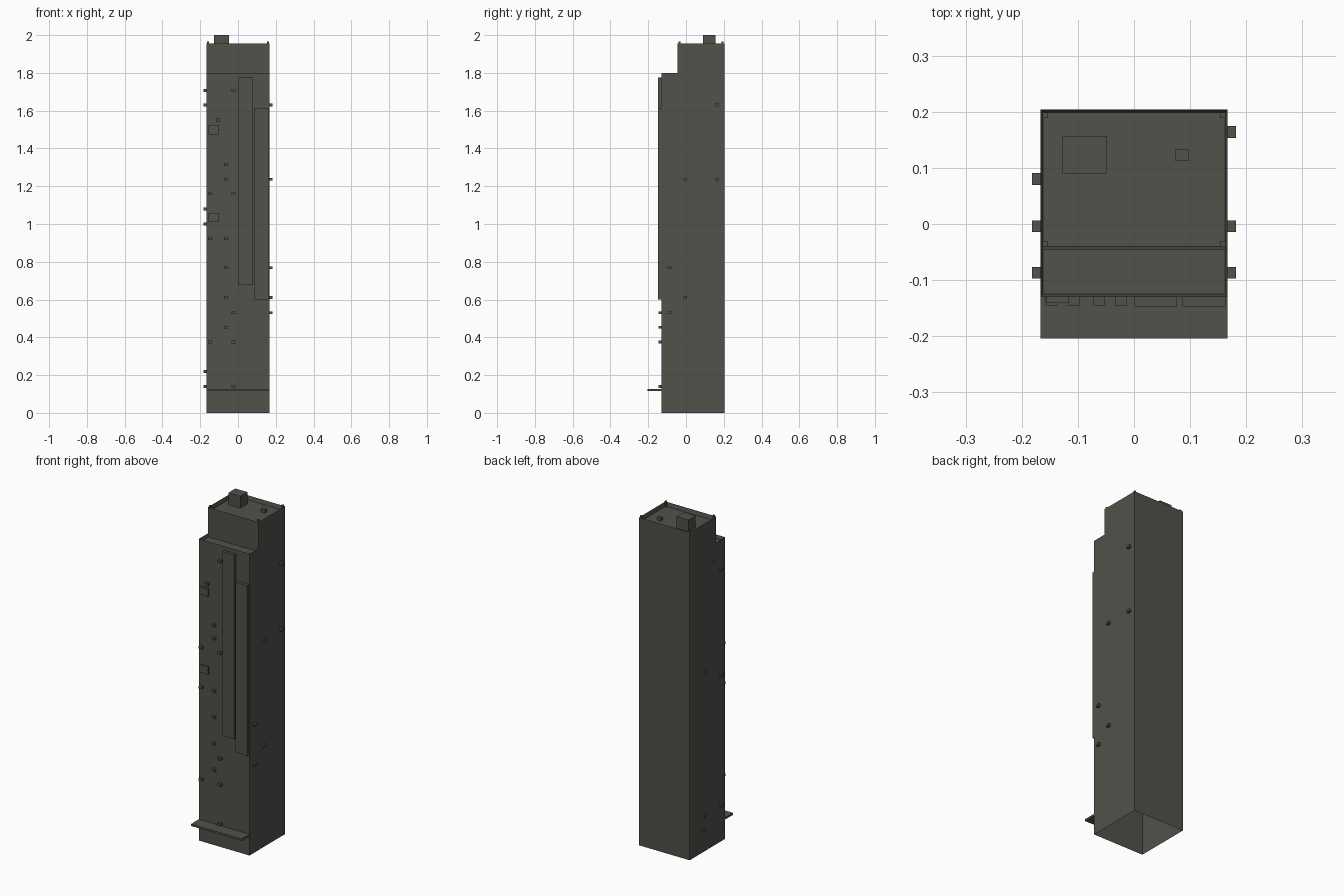
import bpy, bmesh

if "Cube" in bpy.data.objects:
    bpy.data.objects.remove(bpy.data.objects["Cube"])

mat = bpy.data.materials.new("dark_concrete")
mat.diffuse_color = (0.085, 0.082, 0.07, 1)
mat.use_nodes = True
mat.node_tree.nodes["Principled BSDF"].inputs["Base Color"].default_value = mat.diffuse_color

HW, FRONT, STEP, BACK = 0.167, -0.13, -0.045, 0.204
TERRACE, TOP, ROOF = 1.799, 1.955, 1.93
WALL = 0.005


def finish(bm, name):
    me = bpy.data.meshes.new(name)
    bm.to_mesh(me)
    bm.free()
    me.materials.append(mat)
    ob = bpy.data.objects.new(name, me)
    bpy.context.collection.objects.link(ob)
    return ob


def box(name, x, y, z):
    """Box from (min, max) ranges on each axis."""
    bm = bmesh.new()
    bmesh.ops.create_cube(bm, size=1)
    for v in bm.verts:
        for i, (lo, hi) in enumerate((x, y, z)):
            v.co[i] = lo if v.co[i] < 0 else hi
    return finish(bm, name)


# Tower shell: stepped side profile extruded across x, open at the bottom
bm = bmesh.new()
profile = [(FRONT, 0), (BACK, 0), (BACK, TOP), (STEP, TOP), (STEP, TERRACE), (FRONT, TERRACE)]
side = bm.faces.new([bm.verts.new((-HW, y, z)) for y, z in profile])
ext = bmesh.ops.extrude_face_region(bm, geom=[side])
bmesh.ops.translate(bm, vec=(2 * HW, 0, 0),
                    verts=[e for e in ext["geom"] if isinstance(e, bmesh.types.BMVert)])
bmesh.ops.recalc_face_normals(bm, faces=bm.faces)
level = lambda z: [f for f in bm.faces if all(abs(v.co.z - z) < 1e-4 for v in f.verts)]
roof, terrace, base = level(TOP)[0], level(TERRACE)[0], level(0)
# Thin parapets around sunken roof and terrace
for face, floor in ((roof, ROOF), (terrace, TERRACE - 0.02)):
    bmesh.ops.inset_region(bm, faces=[face], thickness=WALL, use_even_offset=True)
    for v in face.verts:
        v.co.z = floor
for v in terrace.verts:
    if v.co.y > FRONT + 0.03:
        v.co.y = STEP      # terrace floor meets the upper wall
bmesh.ops.delete(bm, geom=base, context="FACES_ONLY")
finish(bm, "tower_shell")

# Roof items
box("stair_house", (-0.127, -0.048), (0.09, 0.157), (ROOF, 2.0))
box("roof_vent", (0.073, 0.098), (0.113, 0.133), (ROOF, 1.95))
for sx in (-1, 1):
    for y in (STEP + 0.005, BACK - 0.015):
        x = sorted((sx * 0.153, sx * 0.163))
        box("corner_post", x, (y, y + 0.01), (ROOF, 1.965))

# Entrance canopy and tall front signboards
box("canopy", (-HW, HW), (-0.204, FRONT), (0.115, 0.127))
box("tall_panel_left", (0.001, 0.077), (-0.147, FRONT), (0.677, 1.775))
box("tall_panel_right", (0.086, 0.163), (-0.147, FRONT), (0.6, 1.615))
for z in (1.475, 1.01):
    box("wall_box", (-0.157, -0.1), (-0.141, FRONT), (z, z + 0.046))

# Air conditioners: front (x, z), sides (y, z)
R, H, D = 0.0105, 0.0075, 0.015
A, B, C, E = -0.147, -0.107, -0.063, -0.023
front_units = [(E, 1.707), (B, 1.55), (C, 1.315), (C, 1.237), (A, 1.16), (E, 1.16),
               (A, 0.923), (C, 0.923), (C, 0.768), (C, 0.61), (E, 0.53), (C, 0.453),
               (A, 0.375), (E, 0.375), (E, 0.14)]
for x, z in front_units:
    box("front_air_unit", (x - R, x + R), (FRONT - D, FRONT), (z - H, z + H))

P, Q, S, T = -0.087, -0.004, 0.08, 0.164
right_units = [(T, 1.63), (Q, 1.237), (T, 1.237), (P, 0.768), (Q, 0.61), (P, 0.53)]
left_units = [(Q, 1.707), (P, 1.63), (S, 1.08), (P, 1.0), (S, 0.22), (P, 0.22), (S, 0.14)]
for sign, units in ((1, right_units), (-1, left_units)):
    for y, z in units:
        x = sorted((sign * HW, sign * (HW + D)))
        box("side_air_unit", x, (y - R, y + R), (z - H, z + H))
